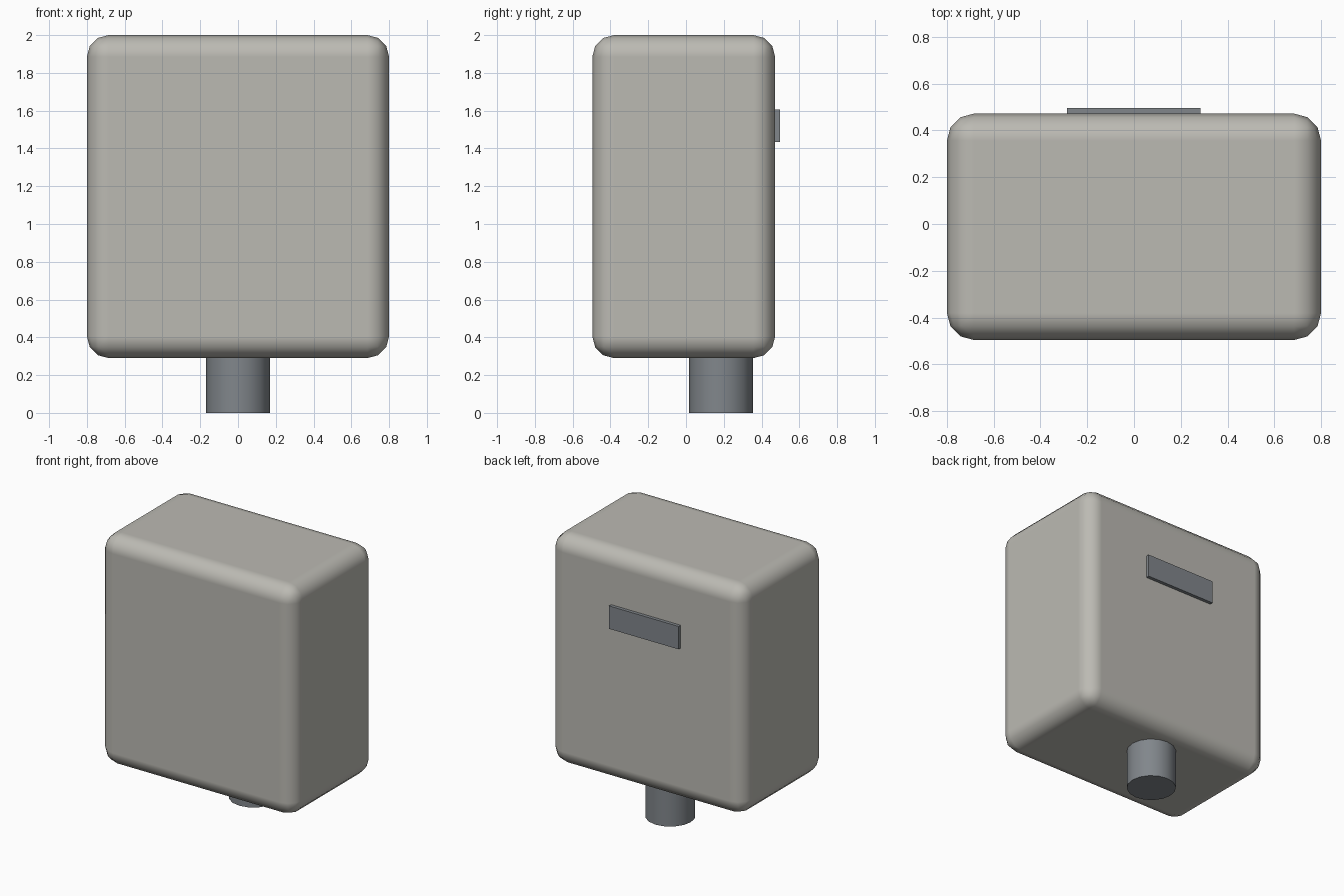
import bpy
import math

if "Cube" in bpy.data.objects:
    bpy.data.objects.remove(bpy.data.objects["Cube"])


def paint(obj, name, rgb):
    mat = bpy.data.materials.get(name) or bpy.data.materials.new(name)
    mat.diffuse_color = (*rgb, 1)
    mat.use_nodes = True
    mat.node_tree.nodes["Principled BSDF"].inputs["Base Color"].default_value = mat.diffuse_color
    obj.data.materials.append(mat)


def box(name, lo, hi):
    centre = [(a + b) / 2 for a, b in zip(lo, hi)]
    bpy.ops.mesh.primitive_cube_add(size=1, location=centre)
    obj = bpy.context.object
    obj.name = name
    obj.scale = [b - a for a, b in zip(lo, hi)]
    bpy.ops.object.transform_apply(location=False, rotation=False, scale=True)
    return obj


WARM_GREY = (0.50, 0.49, 0.45)
COOL_GREY = (0.22, 0.24, 0.26)

# Rounded housing
housing = box("housing", (-0.8, -0.496, 0.29), (0.8, 0.472, 2.0))
bpy.ops.object.shade_smooth()
bevel = housing.modifiers.new("rounded_edges", "BEVEL")
bevel.width = 0.115
bevel.segments = 3
bevel.harden_normals = True
paint(housing, "warm_grey", WARM_GREY)

# Thin label plate on the back
plate = box("back_plate", (-0.287, 0.46, 1.435), (0.285, 0.497, 1.605))
paint(plate, "cool_grey", COOL_GREY)

# Outlet pipe under the housing
bpy.ops.mesh.primitive_cylinder_add(vertices=16, radius=0.169, depth=0.31,
                                    location=(0, 0.185, 0.155))
pipe = bpy.context.object
pipe.name = "outlet_pipe"
bpy.ops.object.shade_smooth_by_angle(angle=math.radians(40))
paint(pipe, "cool_grey", COOL_GREY)
